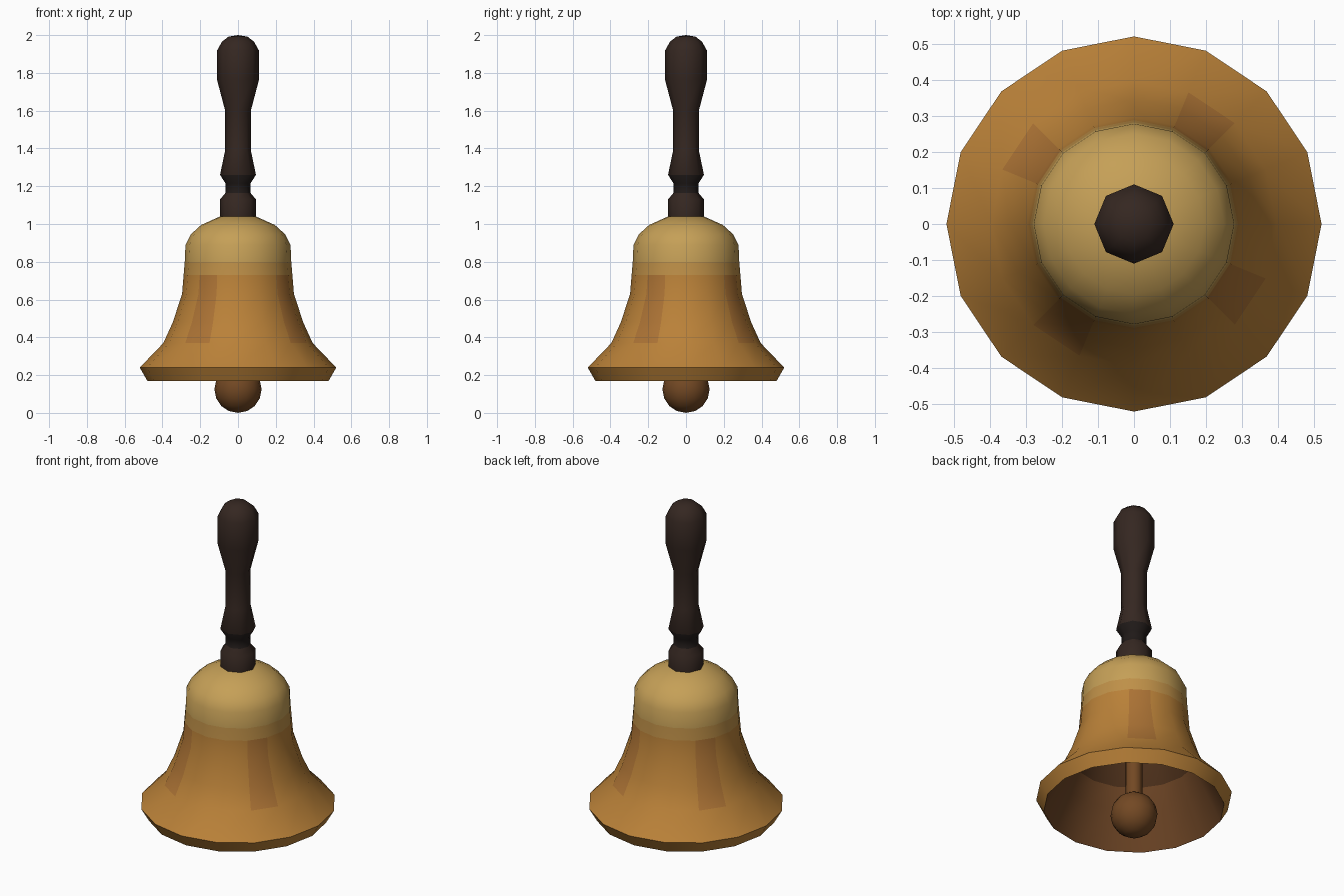
import bpy, bmesh, math

if "Cube" in bpy.data.objects:
    bpy.data.objects.remove(bpy.data.objects["Cube"])


def material(name, rgb):
    m = bpy.data.materials.new(name)
    m.diffuse_color = (*rgb, 1)
    m.use_nodes = True
    m.node_tree.nodes["Principled BSDF"].inputs["Base Color"].default_value = m.diffuse_color
    return m


BRASS = material("brass", (0.49, 0.22, 0.04))
STREAK = material("brass_streak", (0.41, 0.17, 0.035))
BLEND = material("blend_brass", (0.52, 0.28, 0.065))
PALE = material("pale_brass", (0.56, 0.35, 0.095))
INNER = material("inner_bronze", (0.15, 0.058, 0.018))
DEEP = material("inner_deep", (0.07, 0.028, 0.01))
CLAPPER = material("clapper_bronze", (0.17, 0.065, 0.017))
WOOD = material("dark_wood", (0.035, 0.02, 0.015))
GROOVE = material("groove_wood", (0.014, 0.01, 0.009))


def lathe(name, profile, sides, mats, pick=lambda i, k: 0, angle=35):
    """Spin (radius, z) points, listed bottom-up on the outside, around z."""
    bm = bmesh.new()
    rings = []
    for r, z in profile:
        if r == 0:
            rings.append([bm.verts.new((0, 0, z))] * sides)
        else:
            rings.append([bm.verts.new((r * math.cos(2 * math.pi * k / sides),
                                        r * math.sin(2 * math.pi * k / sides), z))
                          for k in range(sides)])
    for i, (a, b) in enumerate(zip(rings, rings[1:])):
        for k in range(sides):
            n = (k + 1) % sides
            f = bm.faces.new(list(dict.fromkeys((a[k], a[n], b[n], b[k]))))
            f.material_index = pick(i, k)
    me = bpy.data.meshes.new(name)
    bm.to_mesh(me)
    bm.free()
    ob = bpy.data.objects.new(name, me)
    bpy.context.collection.objects.link(ob)
    for m in mats:
        me.materials.append(m)
    bpy.ops.object.select_all(action='DESELECT')
    ob.select_set(True)
    bpy.context.view_layer.objects.active = ob
    bpy.ops.object.shade_smooth_by_angle(angle=math.radians(angle))
    return ob


# Thin bell shell: inner wall from the crown down, lip, then outer wall up to the crown
inner = [(0, 1.02), (0.09, 1.02), (0.185, 0.98), (0.262, 0.88), (0.268, 0.80),
         (0.282, 0.63), (0.33, 0.48), (0.38, 0.37)]
outer = [(0.48, 0.17), (0.52, 0.24), (0.395, 0.37), (0.345, 0.48), (0.296, 0.63),
         (0.288, 0.73), (0.282, 0.80), (0.278, 0.89), (0.25, 0.945), (0.195, 0.995),
         (0.095, 1.04), (0, 1.04)]
n = len(inner)


def shell_colour(i, k):
    if i < n:
        return 1 if i < n - 2 else 0
    if i < n + 5:
        return 3 if k % 4 == 2 and i > n + 1 else 2
    return 4 if i == n + 5 else 5


lathe("bell_shell", inner + outer, 16, [INNER, DEEP, BRASS, STREAK, BLEND, PALE],
      shell_colour, 45)

# Turned handle with a dark groove above the collar
handle = [(0.095, 1.04), (0.095, 1.13), (0.066, 1.165), (0.066, 1.215),
          (0.095, 1.26), (0.068, 1.39), (0.068, 1.60), (0.11, 1.76),
          (0.11, 1.92), (0.085, 1.965), (0.05, 1.992), (0, 2.0)]
lathe("handle", handle, 8, [WOOD, GROOVE], lambda i, k: int(i in (2, 3)), 50)

# Clapper rod and ball
lathe("clapper_rod", [(0.045, 0.22), (0.045, 1.02)], 8, [CLAPPER], angle=50)
R, STEPS = 0.125, 8
ball = [(0 if i in (0, STEPS) else R * math.sin(math.pi * i / STEPS),
         R - R * math.cos(math.pi * i / STEPS)) for i in range(STEPS + 1)]
lathe("clapper_ball", ball, 16, [CLAPPER])
